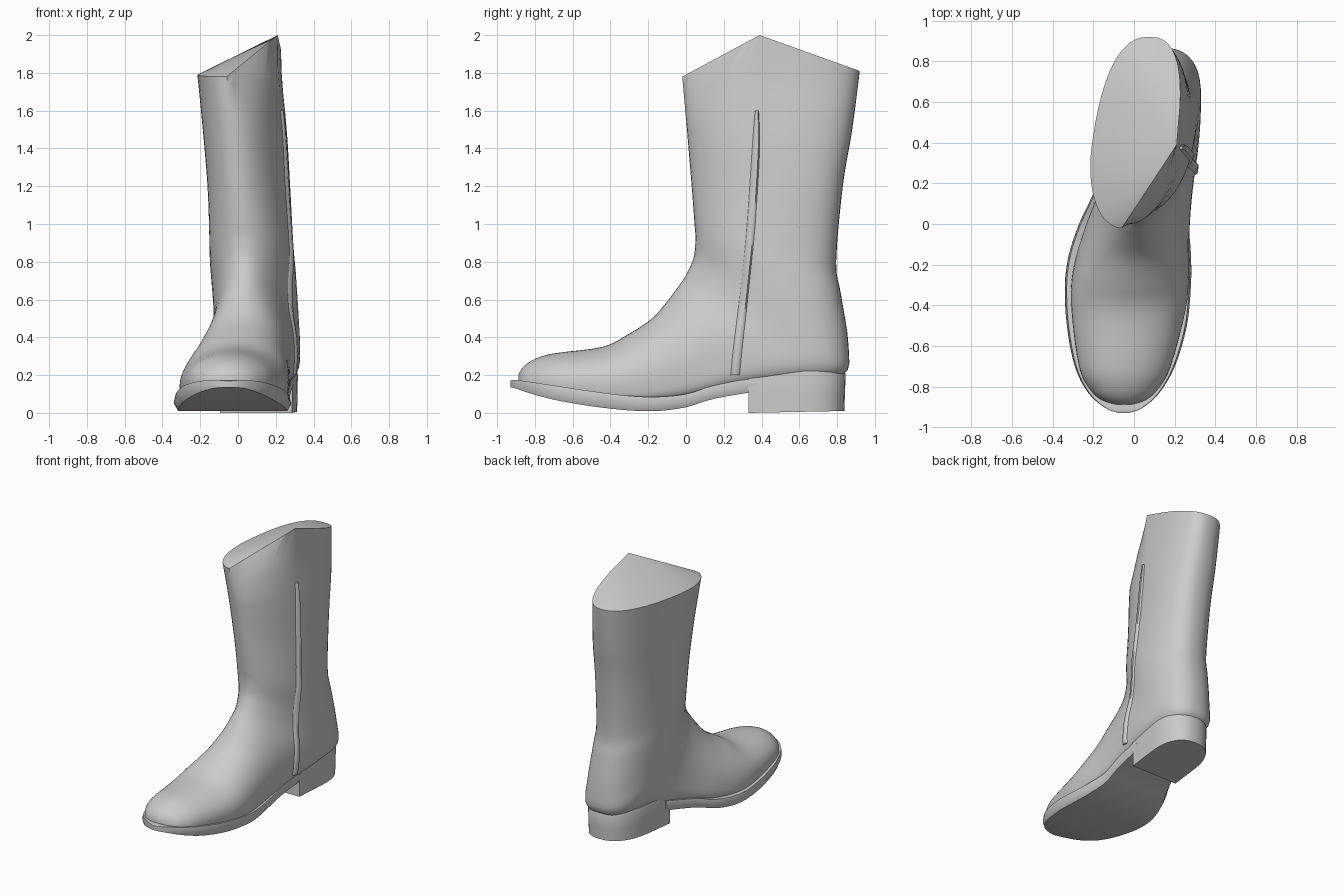
import bpy, bmesh, math
from mathutils import Vector
from mathutils.bvhtree import BVHTree

if "Cube" in bpy.data.objects:
    bpy.data.objects.remove(bpy.data.objects["Cube"])

leather = bpy.data.materials.new("grey leather")
leather.diffuse_color = (0.6, 0.6, 0.6, 1)
leather.use_nodes = True
leather.node_tree.nodes["Principled BSDF"].inputs["Base Color"].default_value = leather.diffuse_color


def smooth_rows(rows, k):
    """Catmull-Rom interpolation of tuples, k steps per span."""
    out = []
    for i in range(len(rows) - 1):
        p0, p1, p2 = rows[max(i - 1, 0)], rows[i], rows[i + 1]
        p3 = rows[min(i + 2, len(rows) - 1)]
        for s in range(k):
            t = s / k
            out.append([0.5 * (2 * b + (c - a) * t + (2 * a - 5 * b + 4 * c - d) * t * t
                               + (3 * b - a - 3 * c + d) * t ** 3)
                        for a, b, c, d in zip(p0, p1, p2, p3)])
    out.append(list(rows[-1]))
    return out


def loft(name, rings, apex=None, angle=40):
    """Skin closed rings; the end is a flat cap or a fan from one rim vertex."""
    bm = bmesh.new()
    vs = [[bm.verts.new(p) for p in r] for r in rings]
    n = len(vs[0])
    for a, b in zip(vs, vs[1:]):
        for i in range(n):
            bm.faces.new((a[i], a[(i + 1) % n], b[(i + 1) % n], b[i]))
    bm.faces.new(vs[0])
    if apex is None:
        bm.faces.new(vs[-1])
    else:
        for i in range(1, n - 1):
            bm.faces.new((vs[-1][apex], vs[-1][(apex + i) % n], vs[-1][(apex + i + 1) % n]))
    bmesh.ops.recalc_face_normals(bm, faces=bm.faces)
    me = bpy.data.meshes.new(name)
    bm.to_mesh(me)
    bm.free()
    me.materials.append(leather)
    ob = bpy.data.objects.new(name, me)
    bpy.context.collection.objects.link(ob)
    bpy.ops.object.select_all(action='DESELECT')
    ob.select_set(True)
    bpy.context.view_layer.objects.active = ob
    bpy.ops.object.shade_smooth_by_angle(angle=math.radians(angle))
    return ob


# Boot upper: sections swing from upright at the toe to level in the shaft
# front y, z | back y, z | front x, back x | half width | widest point | rear squareness
sections = [
    (-.888, .20, -.888, .14, -.05, -.05, .035, .4, .5),
    (-.86, .245, -.87, .13, -.05, -.05, .105, .35, .5),
    (-.80, .285, -.82, .12, -.05, -.05, .165, .3, .4),
    (-.70, .315, -.70, .10, -.045, -.045, .225, .3, .4),
    (-.44, .35, -.42, .06, -.02, -.03, .28, .3, .4),
    (-.30, .42, -.22, .05, .0, -.02, .285, .28, .4),
    (-.18, .50, .00, .07, .02, .01, .258, .33, .4),
    (-.10, .59, .25, .13, .03, .07, .228, .38, .4),
    (-.04, .67, .55, .17, .03, .13, .215, .4, .5),
    (.00, .73, .83, .20, .035, .145, .218, .42, .7),
    (.04, .82, .86, .36, .035, .14, .22, .45, .85),
    (.05, .92, .82, .63, .035, .12, .222, .5, .85),
    (.045, 1.0, .795, .8, .03, .11, .218, .5, .85),
    (.03, 1.2, .83, 1.2, .01, .10, .212, .5, .82),
    (.005, 1.5, .88, 1.5, -.02, .09, .212, .53, .8),
    (-.02, 1.78, .92, 1.81, -.06, .075, .206, .56, .8),
]
N = 48
rings = []
for fy, fz, by, bz, fx, bx, w, c, e in smooth_rows(sections, 4):
    F, B = Vector((fx, fy, fz)), Vector((bx, by, bz))
    C = B.lerp(F, c)
    ring = []
    for i in range(N):
        a = 2 * math.pi * i / N
        u, v = math.cos(a), math.sin(a)
        q = 1 if u > 0 else e
        p = C.lerp(F if u > 0 else B, abs(u) ** q)
        p.x += math.copysign(abs(v) ** q, v) * w
        ring.append(p)
    rings.append(ring)
# the rim runs straight up from the front to a peak on the outer side, then down to the back
rim, peak = rings[-1], Vector((.21, .39, 2.0))
start = rim[0].copy()
for i in range(1, N // 2):
    p = rim[i]
    if i <= N // 4:
        d = start.lerp(peak, math.sin(2 * math.pi * i / N))
        p.x, p.y, p.z = d.x, d.y, d.z
    else:
        t = 1 - (p.y - .39) / .53
        p.z = 2.0 * t + 1.81 * (1 - t)
# ease the rows just below toward that straight rim
for k, f in ((2, .66), (3, .33)):
    for i in range(1, N // 2):
        p = rings[-k][i]
        p.x += (rim[i].x - p.x) * f * .6
        p.y += (rim[i].y - p.y) * f * .6
        p.z += (rim[i].z - 1.79) * f * .6
upper = loft("boot_upper", rings, apex=N // 4)

# Sole with projecting welt: y, centre x, half width, bottom z, top z
sole = [
    (-.93, -.05, .02, .135, .17),
    (-.905, -.05, .09, .13, .175),
    (-.83, -.05, .175, .105, .165),
    (-.70, -.045, .246, .07, .145),
    (-.50, -.035, .295, .035, .115),
    (-.30, -.03, .31, .013, .09),
    (-.15, -.02, .30, .01, .085),
    (.00, .0, .27, .03, .10),
    (.15, .04, .24, .075, .145),
    (.38, .095, .20, .115, .19),
]
rings = []
for y, cx, w, z0, z1 in smooth_rows(sole, 4):
    m = (z0 + z1) / 2
    rings.append([(cx + s * w, y, z) for s, z in
                  ((-.93, z0), (.93, z0), (1, m), (.97, z1), (-.97, z1), (-1, m))])
loft("sole", rings, angle=50)

# Heel block: flat breast at the front, round at the back
outline = [(-1, .33), (-1, .5)]
for i in range(0, 17):
    a = math.pi * i / 16
    outline.append((-math.copysign(abs(math.cos(a)) ** .85, math.cos(a)),
                    .56 + .285 * math.sin(a) ** .85))
outline += [(1, .5), (1, .33)]
rings = []
for z, s in ((0, .98), (.1, .99), (.2, 1.0), (.225, .97)):
    rings.append([(.095 + (y - .33) * .1 + k * .195 * s, y if y < .35 else .5 + (y - .5) * s,
                   z + (.02 * (y - .33) if z < .05 else 0))
                  for k, y in outline])
loft("heel", rings, angle=40)

# Raised side seam laid on the outer face of the upper
tree = BVHTree.FromPolygons([v.co for v in upper.data.vertices],
                            [p.vertices for p in upper.data.polygons])
path = smooth_rows([(.375, 1.6, .012), (.37, 1.4, .025), (.345, 1.0, .027),
                    (.31, .65, .027), (.275, .35, .03), (.26, .2, .03)], 5)
rings = []
for y, z, w in path:
    ring = []
    for dy, dx in ((-w, -.01), (-w * .5, .014), (w * .5, .014), (w, -.01)):
        hit = tree.ray_cast(Vector((1, y + dy, z)), Vector((-1, 0, 0)))[0]
        x = hit.x if hit else .25
        ring.append((x + dx, y + dy, z))
    rings.append(ring)
loft("side_seam", rings, angle=70)
